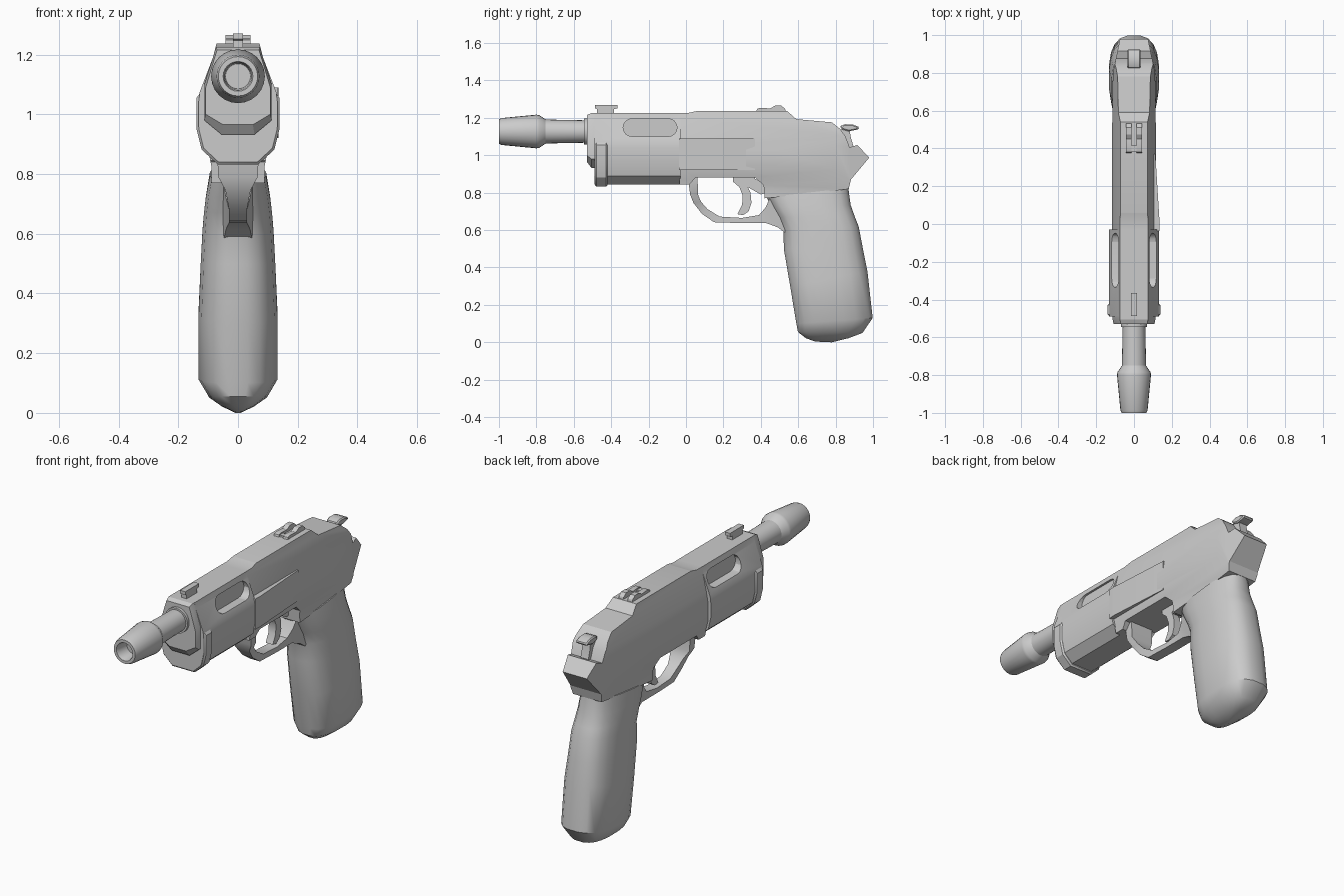
import bpy, bmesh, math

if "Cube" in bpy.data.objects:
    bpy.data.objects.remove(bpy.data.objects["Cube"])


def make(name, verts, faces, smooth=30):
    me = bpy.data.meshes.new(name)
    me.from_pydata(verts, [], faces)
    bm = bmesh.new()
    bm.from_mesh(me)
    bmesh.ops.remove_doubles(bm, verts=bm.verts, dist=1e-5)
    bmesh.ops.recalc_face_normals(bm, faces=bm.faces)
    bm.to_mesh(me)
    bm.free()
    ob = bpy.data.objects.new(name, me)
    bpy.context.collection.objects.link(ob)
    if smooth:
        shade(ob, smooth)
    return ob


def select(ob):
    bpy.ops.object.select_all(action='DESELECT')
    ob.select_set(True)
    bpy.context.view_layer.objects.active = ob


def shade(ob, angle):
    select(ob)
    bpy.ops.object.shade_smooth_by_angle(angle=math.radians(angle))


def loft(name, rings, closed=False, smooth=30):
    n = len(rings[0])
    verts = [p for r in rings for p in r]
    faces = [(k * n + i, k * n + (i + 1) % n, (k + 1) * n + (i + 1) % n, (k + 1) * n + i)
             for k in range(len(rings) - 1) for i in range(n)]
    faces += [tuple(range(n)), tuple(range((len(rings) - 1) * n, len(rings) * n))]
    return make(name, verts, faces, smooth)


def prism(name, pts, a, b, axis, smooth=30):
    put = {'x': lambda p, t: (t, p[0], p[1]),
           'y': lambda p, t: (p[0], t, p[1]),
           'z': lambda p, t: (p[0], p[1], t)}[axis]
    return loft(name, [[put(p, a) for p in pts], [put(p, b) for p in pts]], smooth=smooth)


def both(half):
    return half + [(-x, z) for x, z in reversed(half)]


def boolean(ob, cutter, op):
    cutter.hide_render = True
    m = ob.modifiers.new("cut", 'BOOLEAN')
    m.object, m.operation, m.solver = cutter, op, 'EXACT'
    select(ob)
    bpy.ops.object.modifier_apply(modifier=m.name)
    bpy.data.objects.remove(cutter)


def bevel(ob, w):
    m = ob.modifiers.new("bevel", 'BEVEL')
    m.width, m.segments, m.limit_method = w, 1, 'ANGLE'
    m.angle_limit = math.radians(50)
    return ob


# Barrel with flared muzzle and shallow bore
prof = [(-.92, .0005), (-.92, .042), (-.99, .046), (-1, .05), (-1, .066), (-.985, .072),
        (-.80, .09), (-.785, .088), (-.75, .064), (-.545, .06), (-.545, .07), (-.48, .07)]
loft("barrel", [[(r * math.cos(i * math.tau / 24), y, 1.127 + r * math.sin(i * math.tau / 24))
                 for i in range(24)] for y, r in prof])

# Front housing with a rounded slot on each side
housing = prism("front_housing", both([(.075, 1.226), (.082, 1.195), (.128, 1.075), (.132, 1.04), (.132, .96),
                                       (.116, .89), (.065, .845)]), -.49, -.03, 'y')
for s in (1, -1):
    slot = [(-.192 + c * .097 + .047 * math.cos(a), 1.148 + .047 * math.sin(a))
            for c, a0 in ((1, -90), (-1, 90))
            for a in (math.radians(a0 + 22.5 * k) for k in range(9))]
    boolean(housing, prism("slot_cutter", slot, s * .07, s * .2, 'x', 0), 'DIFFERENCE')
shade(housing, 30)

# Nose block and lower flange
back = both([(.074, 1.226), (.082, 1.195), (.113, 1.1), (.113, .98), (.055, .932)])
front = both([(.07, 1.215), (.078, 1.19), (.108, 1.09), (.108, 1.0), (.05, .965)])
loft("nose_block", [[(x, y, z) for x, z in r] for y, r in ((-.53, front), (-.505, back), (-.48, back))], smooth=20)
bevel(prism("front_flange", both([(.112, 1.09), (.139, 1.055), (.139, .95), (.122, .882), (.068, .832)]),
            -.487, -.42, 'y'), .008)

# Receiver: side outline trimmed by a cross-section and a plan outline
side = [(-.035, 1.226), (.01, 1.226), (.06, 1.237), (.54, 1.237), (.59, 1.193), (.78, 1.176), (.825, 1.14),
        (.853, 1.1), (.875, 1.042), (.915, 1.055), (.98, .988), (.882, .87), (.87, .82),
        (.62, .787), (.42, .77), (.415, .84), (.37, .88), (.05, .88), (.02, .845), (-.035, .845)]
receiver = prism("receiver", side, -.2, .2, 'x', 0)
section = both([(.072, 1.3), (.072, 1.236), (.08, 1.205), (.104, 1.1), (.116, 1.03), (.116, .94),
                (.098, .87), (.088, .82), (.088, .7)])
boolean(receiver, prism("section_cutter", section, -.3, 1.2, 'y', 0), 'INTERSECT')
plan = both([(.122, -.1), (.118, .3), (.112, .8), (.07, 1.0)])
boolean(receiver, prism("plan_cutter", plan, .5, 1.5, 'z', 0), 'INTERSECT')
shade(receiver, 25)

# Wedge-shaped panel on the right side
prism("side_panel", [(.09, -.037), (.134, -.037), (.136, .0), (.113, .37), (.09, .37)], .92, 1.09, 'z')

# Grip: rounded sections from butt to frame (front z, back z, front y, back y, half width)
grip = [(.004, .0, .69, .78, .012), (.022, .022, .64, .87, .055), (.055, .05, .597, .945, .098),
        (.1, .13, .588, 1.0, .133), (.3, .38, .555, .972, .133), (.5, .5, .521, .948, .126),
        (.6, .62, .52, .925, .12), (.67, .67, .49, .905, .115), (.72, .735, .46, .882, .108),
        (.775, .825, .428, .87, .095)]


def sup(v, e):
    return math.copysign(abs(v) ** e, v)


rings = []
for zf, zb, yf, yb, w in grip:
    ring = []
    for i in range(20):
        a = (i + .5) * math.tau / 20
        c, s = sup(math.cos(a), .75), sup(math.sin(a), .75)
        t = (c + 1) / 2
        ring.append((w * s, yf + (yb - yf) * t, zf + (zb - zf) * t))
    rings.append(ring)
loft("grip", rings, smooth=35)

# Trigger guard (outer y, outer z, inner y, inner z, half width)
guard = [(.012, .87, .062, .885, .07), (.022, .79, .064, .79, .066), (.04, .745, .08, .752, .042),
         (.085, .687, .115, .712, .031), (.15, .642, .18, .672, .03), (.30, .637, .30, .665, .03),
         (.43, .637, .39, .68, .03), (.49, .615, .425, .72, .04), (.55, .57, .45, .775, .05)]
loft("trigger_guard", [[(-w, oy, oz), (w, oy, oz), (w, iy, iz), (-w, iy, iz)]
                       for oy, oz, iy, iz, w in guard])

# Trigger and its rear lever
prism("trigger", [(.25, .89), (.25, .86), (.285, .83), (.303, .785), (.3, .735), (.275, .685), (.305, .68),
                  (.335, .7), (.35, .745), (.345, .8), (.33, .83), (.37, .87), (.37, .89)], -.022, .022, 'x')
prism("trigger_lever", [(.33, .83), (.40, .79), (.43, .8), (.43, .84), (.36, .88)], -.02, .02, 'x')

# Hammer with a wide thumb spur
prism("hammer", [(.80, 1.12), (.84, 1.145), (.875, 1.14), (.88, 1.1), (.895, 1.05), (.86, .99), (.8, 1.0)],
      -.024, .024, 'x')
bevel(prism("hammer_spur", [(.822, 1.155), (.85, 1.166), (.89, 1.165), (.927, 1.15), (.92, 1.138),
                            (.87, 1.128), (.835, 1.138)], -.035, .035, 'x'), .006)

# Rear sight: two rails joined by a bar
for s, tag in ((1, "right"), (-1, "left")):
    prism("rear_sight_" + tag, [(.375, 1.23), (.38, 1.248), (.40, 1.254), (.45, 1.25), (.475, 1.265), (.51, 1.265),
                                (.53, 1.248), (.535, 1.23)], s * .013, s * .042, 'x')
prism("rear_sight_bar", [(.385, 1.23), (.385, 1.246), (.415, 1.246), (.415, 1.23)], -.042, .042, 'x')

# Front sight
prism("front_sight", [(-.475, 1.215), (-.475, 1.247), (-.487, 1.252), (-.487, 1.27), (-.365, 1.27), (-.365, 1.252),
                      (-.385, 1.247), (-.385, 1.215)], -.016, .016, 'x')
